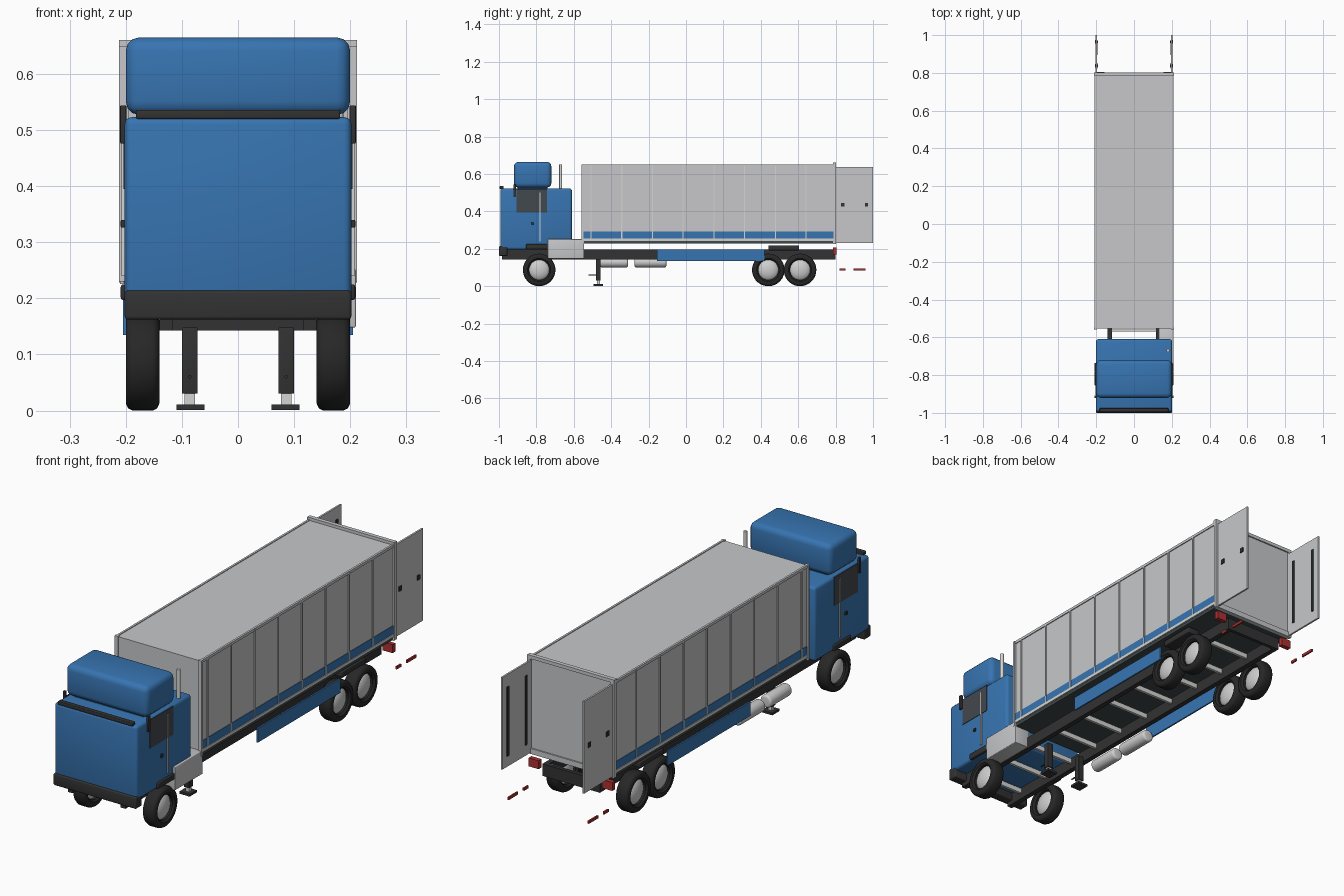
import bpy, bmesh, math
from mathutils import Matrix

if "Cube" in bpy.data.objects:
    bpy.data.objects.remove(bpy.data.objects["Cube"])


def mat(name, r, g, b):
    m = bpy.data.materials.new(name)
    m.diffuse_color = (r, g, b, 1)
    m.use_nodes = True
    m.node_tree.nodes["Principled BSDF"].inputs["Base Color"].default_value = m.diffuse_color
    return m


BLUE = mat("blue paint", 0.038, 0.175, 0.44)
GREY = mat("box grey", 0.57, 0.575, 0.59)
LIGHT = mat("light trim", 0.66, 0.66, 0.65)
DARK = mat("dark plastic", 0.032, 0.032, 0.033)
TYRE = mat("tyre rubber", 0.02, 0.02, 0.02)
GLASS = mat("window glass", 0.055, 0.065, 0.075)
FLOOR = mat("floor underside", 0.05, 0.065, 0.068)
METAL = mat("bright metal", 0.62, 0.62, 0.62)
RED = mat("red lamp", 0.42, 0.03, 0.03)


def finish(name, bm, material, smooth=False):
    bmesh.ops.recalc_face_normals(bm, faces=bm.faces)
    me = bpy.data.meshes.new(name)
    bm.to_mesh(me)
    bm.free()
    ob = bpy.data.objects.new(name, me)
    bpy.context.collection.objects.link(ob)
    me.materials.append(material)
    if smooth:
        bpy.ops.object.select_all(action='DESELECT')
        ob.select_set(True)
        bpy.context.view_layer.objects.active = ob
        bpy.ops.object.shade_smooth_by_angle(angle=math.radians(40))
    return ob


def box(name, x, y, z, material, bevel=0, segments=3):
    """Box from (min, max) ranges, with an optional rounded edge."""
    bm = bmesh.new()
    bmesh.ops.create_cube(bm, size=1)
    for v in bm.verts:
        for i, (a, b) in enumerate((x, y, z)):
            v.co[i] = (a + b) / 2 + v.co[i] * (b - a)
    if bevel:
        bmesh.ops.bevel(bm, geom=bm.edges[:], offset=bevel, segments=segments,
                        profile=0.5, affect='EDGES')
    return finish(name, bm, material, bool(bevel))


def pair(name, x, y, z, material, bevel=0):
    """The same box on the right (+x) and left (-x) sides."""
    box("right_" + name, x, y, z, material, bevel)
    box("left_" + name, (-x[1], -x[0]), y, z, material, bevel)


def rod(name, centre, radius, length, axis, material, bevel=0):
    bm = bmesh.new()
    bmesh.ops.create_cone(bm, cap_ends=True, segments=24, radius1=radius,
                          radius2=radius, depth=length)
    if bevel:
        rim = [e for e in bm.edges if abs(e.verts[0].co.z - e.verts[1].co.z) < 1e-6]
        bmesh.ops.bevel(bm, geom=rim, offset=bevel, segments=4, profile=0.5, affect='EDGES')
    turn = {'X': Matrix.Rotation(math.pi / 2, 4, 'Y'),
            'Y': Matrix.Rotation(math.pi / 2, 4, 'X'), 'Z': Matrix()}[axis]
    bmesh.ops.transform(bm, matrix=Matrix.Translation(centre) @ turn, verts=bm.verts)
    return finish(name, bm, material, True)


def wheel(name, x, y):
    """Turned tyre with a domed hub showing on both faces."""
    R, w = 0.087, 0.03
    profile = [(-0.022, 0.054), (-w, 0.062), (-w, 0.074), (-0.026, 0.083), (-0.018, R),
               (0.018, R), (0.026, 0.083), (w, 0.074), (w, 0.062), (0.022, 0.054)]
    bm = bmesh.new()
    vs = [bm.verts.new((px, pr, 0)) for px, pr in profile]
    es = [bm.edges.new((vs[i], vs[(i + 1) % len(vs)])) for i in range(len(vs))]
    bmesh.ops.spin(bm, geom=vs + es, cent=(0, 0, 0), axis=(1, 0, 0), angle=2 * math.pi,
                   steps=36, use_merge=True)
    bmesh.ops.remove_doubles(bm, verts=bm.verts, dist=1e-5)
    bmesh.ops.translate(bm, vec=(x, y, R), verts=bm.verts)
    finish(name + "_tyre", bm, TYRE, True)
    bm = bmesh.new()
    bmesh.ops.create_uvsphere(bm, u_segments=28, v_segments=14, radius=1)
    m = Matrix.Translation((x, y, R)) @ Matrix.Diagonal((0.029, 0.058, 0.058, 1)) \
        @ Matrix.Rotation(math.pi / 2, 4, 'Y')
    bmesh.ops.transform(bm, matrix=m, verts=bm.verts)
    finish(name + "_hub", bm, METAL, True)


# Cab, roof fairing, visor and bumper
box("cab", (-0.202, 0.202), (-0.993, -0.61), (0.196, 0.523), BLUE, 0.013)
box("roof_fairing", (-0.2, 0.2), (-0.92, -0.72), (0.527, 0.665), BLUE, 0.024)
box("fairing_base", (-0.17, 0.17), (-0.9, -0.74), (0.515, 0.54), BLUE)
box("sun_visor", (-0.182, 0.182), (-0.996, -0.975), (0.52, 0.536), DARK, 0.003)
box("front_bumper", (-0.202, 0.202), (-1.0, -0.955), (0.162, 0.214), DARK, 0.006)

# Cab side details
pair("side_window", (0.2, 0.2045), (-0.905, -0.743), (0.395, 0.52), GLASS)
pair("mirror", (0.199, 0.21), (-0.922, -0.908), (0.476, 0.544), DARK, 0.002)
pair("door_handle", (0.2, 0.209), (-0.83, -0.816), (0.326, 0.34), DARK, 0.002)
pair("grab_bar", (0.202, 0.208), (-0.783, -0.777), (0.24, 0.5), LIGHT)
pair("front_fender", (0.145, 0.209), (-0.855, -0.735), (0.197, 0.225), DARK, 0.005)
rod("exhaust_stack", (0.18, -0.67, 0.57), 0.008, 0.16, 'Z', LIGHT)
box("battery_box", (0.13, 0.21), (-0.74, -0.545), (0.148, 0.252), GREY, 0.003)

# Chassis rails and cross members
pair("chassis_rail", (0.117, 0.14), (-0.985, 0.8), (0.143, 0.196), DARK)
for i in range(11):
    y = -0.9 + i * 0.168
    box(f"cross_member_{i + 1}", (-0.118, 0.118), (y - 0.006, y + 0.006), (0.17, 0.192), LIGHT)
box("rear_cross_member", (-0.14, 0.14), (0.785, 0.8), (0.143, 0.196), DARK)

# Wheels, rear fenders and side skirts
for side, s in (("right", 1), ("left", -1)):
    for label, y in (("front", -0.785), ("middle", 0.44), ("rear", 0.61)):
        wheel(f"{side}_{label}_wheel", s * 0.17, y)
pair("rear_fender", (0.14, 0.2), (0.44, 0.605), (0.192, 0.218), DARK, 0.004)
pair("side_skirt", (0.198, 0.205), (-0.155, 0.42), (0.135, 0.197), BLUE)

# Air tanks on the left side
for i, (a, b) in enumerate(((-0.46, -0.31), (-0.275, -0.105))):
    rod(f"air_tank_{i + 1}", (-0.17, (a + b) / 2, 0.128), 0.028, b - a, 'Y', METAL, 0.01)

# Landing legs
pair("landing_leg", (0.072, 0.1), (-0.482, -0.456), (0.03, 0.148), DARK, 0.002)
pair("leg_piston", (0.077, 0.095), (-0.477, -0.461), (0.01, 0.032), LIGHT)
pair("leg_foot", (0.06, 0.11), (-0.494, -0.444), (0.001, 0.011), DARK)
for side, s in (("right", 1), ("left", -1)):
    rod(side + "_leg_crank", (s * 0.086, -0.5, 0.06), 0.003, 0.04, 'Y', DARK)

# Cargo box with floor, rails, stripe and ribs
box("cargo_box", (-0.205, 0.205), (-0.553, 0.797), (0.242, 0.647), GREY)
box("cargo_floor", (-0.204, 0.204), (-0.55, 0.795), (0.228, 0.243), FLOOR)
pair("stripe", (0.204, 0.207), (-0.55, 0.79), (0.256, 0.292), BLUE)
pair("bottom_rail", (0.2, 0.21), (-0.553, 0.797), (0.243, 0.256), LIGHT)
pair("top_rail", (0.2, 0.209), (-0.553, 0.797), (0.638, 0.65), GREY)
for i in range(8):
    y = -0.508 + i * 0.1643
    pair(f"rib_{i + 1}", (0.204, 0.2095), (y - 0.003, y + 0.003), (0.244, 0.645), LIGHT)
pair("front_post", (0.195, 0.212), (-0.558, -0.547), (0.23, 0.65), GREY)
pair("rear_post", (0.195, 0.212), (0.788, 0.803), (0.228, 0.655), GREY)
box("rear_header", (-0.212, 0.212), (0.785, 0.803), (0.645, 0.66), GREY)
box("rear_sill", (-0.21, 0.21), (0.785, 0.803), (0.226, 0.25), GREY)

# Open rear doors with lock bars inside and latches outside
pair("rear_door", (0.195, 0.203), (0.8, 1.0), (0.232, 0.638), GREY)
for i, y in enumerate((0.838, 0.965)):
    pair(f"lock_bar_{i + 1}", (0.19, 0.196), (y - 0.006, y + 0.006), (0.28, 0.585), DARK)
    pair(f"door_latch_{i + 1}", (0.202, 0.207), (y - 0.009, y + 0.009), (0.425, 0.446), DARK)

# Tail lamps and low red markers
pair("tail_lamp", (0.155, 0.204), (0.785, 0.805), (0.17, 0.207), RED)
pair("small_marker", (0.192, 0.199), (0.822, 0.853), (0.083, 0.095), RED)
pair("long_marker", (0.192, 0.199), (0.895, 0.96), (0.083, 0.095), RED)
